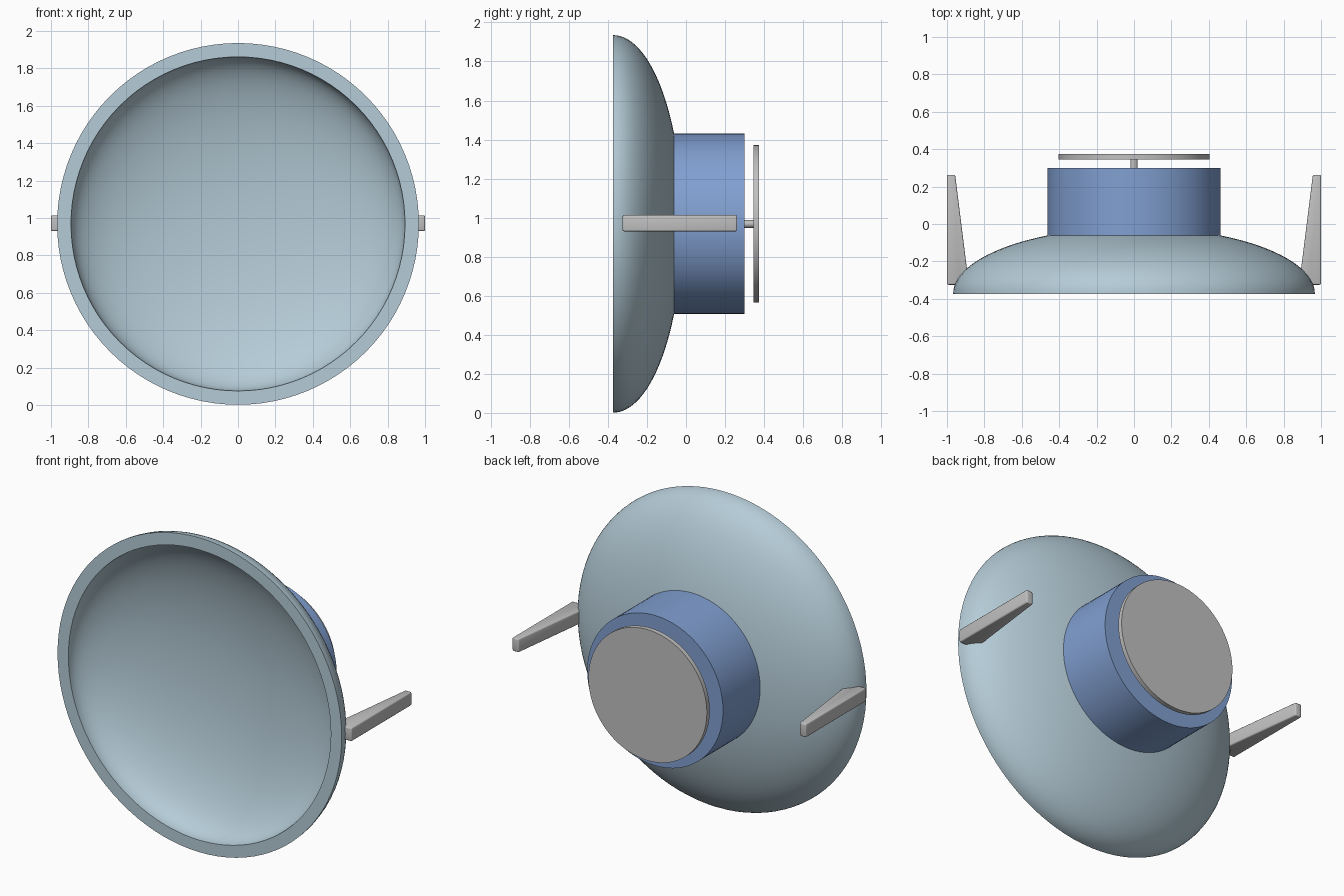
import bpy, bmesh
from math import sin, cos, pi, radians
from mathutils import Matrix

cube = bpy.data.objects.get("Cube")
if cube:
    bpy.data.objects.remove(cube, do_unlink=True)

CENTRE_Z = 0.968
SEGMENTS = 96


def material(name, rgb):
    mat = bpy.data.materials.new(name)
    mat.use_nodes = True
    mat.diffuse_color = (*rgb, 1)
    mat.node_tree.nodes["Principled BSDF"].inputs["Base Color"].default_value = (*rgb, 1)
    return mat


pale_blue = material("pale_blue", (0.46, 0.60, 0.68))
mid_blue = material("mid_blue", (0.22, 0.35, 0.64))
light_grey = material("light_grey", (0.53, 0.53, 0.53))


def finish(bm, name, mat):
    bmesh.ops.recalc_face_normals(bm, faces=bm.faces)
    mesh = bpy.data.meshes.new(name)
    bm.to_mesh(mesh)
    bm.free()
    mesh.materials.append(mat)
    obj = bpy.data.objects.new(name, mesh)
    bpy.context.collection.objects.link(obj)
    bpy.ops.object.select_all(action="DESELECT")
    obj.select_set(True)
    bpy.context.view_layer.objects.active = obj
    bpy.ops.object.shade_smooth_by_angle(angle=radians(30))
    return obj


def lathe(name, profile, mat):
    """Turn (radius, y) points around the front-to-back axis."""
    bm = bmesh.new()
    verts = [bm.verts.new((r, y, CENTRE_Z)) for r, y in profile]
    edges = [bm.edges.new(pair) for pair in zip(verts, verts[1:])]
    bmesh.ops.spin(bm, geom=verts + edges, cent=(0, 0, CENTRE_Z), axis=(0, 1, 0),
                   angle=2 * pi, steps=SEGMENTS)
    bmesh.ops.remove_doubles(bm, verts=bm.verts, dist=0.0001)
    return finish(bm, name, mat)


def cylinder(name, radius, back, front, mat):
    return lathe(name, [(0, back), (radius, back), (radius, front), (0, front)], mat)


def bowl_arc(radius, depth, rim_y, steps=28):
    """Quarter ellipse from the rim to the pole."""
    angles = [i * pi / 2 / steps for i in range(steps)]
    return [(radius * cos(a), rim_y + depth * sin(a)) for a in angles] + [(0, rim_y + depth)]


# Hollow half-ellipsoid dish with a flat front rim
RIM_Y = -0.373
outer = bowl_arc(0.967, 0.355, RIM_Y)
inner = bowl_arc(0.893, 0.30, RIM_Y)
lathe("dish", outer[::-1] + inner, pale_blue)

# Drum, short spindle and round plate behind the dish
cylinder("drum", 0.462, -0.065, 0.30, mid_blue)
cylinder("spindle", 0.02, 0.29, 0.35, light_grey)
cylinder("back_plate", 0.403, 0.345, 0.373, light_grey)

# Tapered side arms, mirrored across the middle
for name, side in (("left_arm", 1), ("right_arm", -1)):
    bm = bmesh.new()
    outline = [(1, -0.325), (1, 0.262), (0.956, 0.262), (0.892, -0.25), (0.93, -0.325)]
    base = bm.faces.new([bm.verts.new((side * x, y, 0.93)) for x, y in outline])
    top = bmesh.ops.extrude_face_region(bm, geom=[base])["geom"]
    top_verts = [v for v in top if isinstance(v, bmesh.types.BMVert)]
    bmesh.ops.translate(bm, verts=top_verts, vec=(0, 0, 0.083))
    bmesh.ops.recalc_face_normals(bm, faces=bm.faces)
    bmesh.ops.bevel(bm, geom=list(bm.edges), offset=0.008, segments=3,
                    profile=0.5, affect="EDGES")
    finish(bm, name, light_grey)
